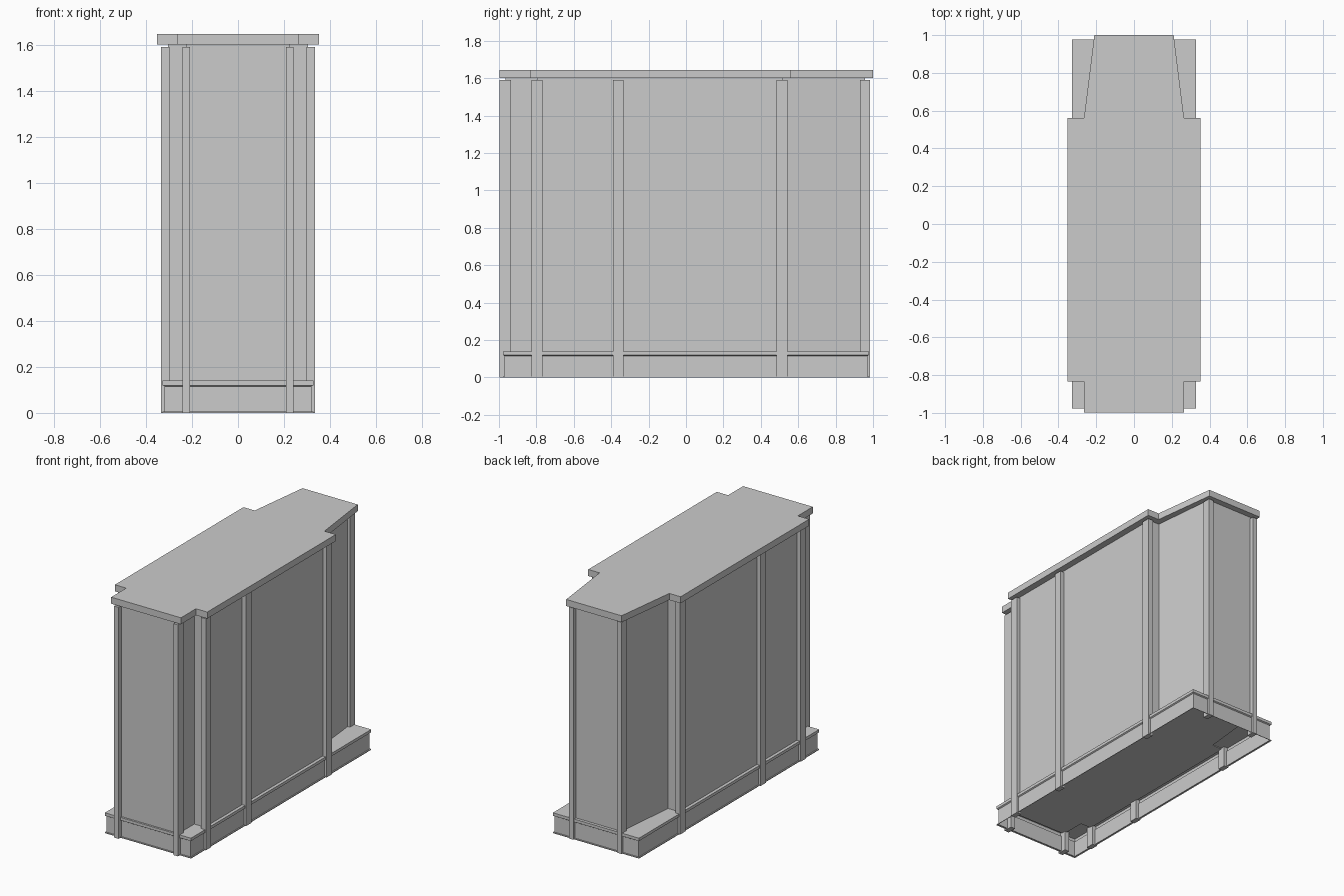
import bpy, bmesh

if "Cube" in bpy.data.objects:
    bpy.data.objects.remove(bpy.data.objects["Cube"])


def finish(bm, name):
    bmesh.ops.recalc_face_normals(bm, faces=bm.faces)
    me = bpy.data.meshes.new(name)
    bm.to_mesh(me)
    bm.free()
    ob = bpy.data.objects.new(name, me)
    bpy.context.collection.objects.link(ob)
    return ob


def prism(name, half, z0, z1):
    """Extrude an outline given as its right half (x, y), mirrored in x."""
    outline = half + [(-x, y) for x, y in reversed(half)]
    bm = bmesh.new()
    face = bm.faces.new([bm.verts.new((x, y, z0)) for x, y in outline])
    top = bmesh.ops.extrude_face_region(bm, geom=[face])["geom"]
    verts = [v for v in top if isinstance(v, bmesh.types.BMVert)]
    bmesh.ops.translate(bm, verts=verts, vec=(0, 0, z1 - z0))
    return finish(bm, name)


def box(name, x0, x1, y0, y1, z0, z1):
    return prism_box(name, [(x0, y0), (x1, y0), (x1, y1), (x0, y1)], z0, z1)


def prism_box(name, pts, z0, z1):
    bm = bmesh.new()
    lo = [bm.verts.new((x, y, z0)) for x, y in pts]
    hi = [bm.verts.new((x, y, z1)) for x, y in pts]
    bm.faces.new(lo)
    bm.faces.new(hi)
    for i in range(4):
        j = (i + 1) % 4
        bm.faces.new((lo[i], lo[j], hi[j], hi[i]))
    return finish(bm, name)


# Stepped top slab with tapered rear
prism("top_slab", [(0.265, -0.998), (0.265, -0.835), (0.351, -0.835),
                   (0.351, 0.56), (0.265, 0.56), (0.21, 1.0)], 1.60, 1.645)

# Main body with the same stepped plan, set in from the slab
prism("body", [(0.225, -0.965), (0.225, -0.795), (0.305, -0.795),
               (0.305, 0.515), (0.225, 0.515), (0.18, 0.958)], 0.135, 1.60)

# Hollow plinth: thin foot lip, recessed wall, upper band, ledge on top
profile = [(0.327, 0.978, 0.0), (0.327, 0.978, 0.006), (0.319, 0.97, 0.006),
           (0.319, 0.97, 0.115), (0.327, 0.978, 0.12), (0.327, 0.978, 0.14)]
bm = bmesh.new()
rings = [[bm.verts.new((sx * x, sy * y, z))
          for sx, sy in ((-1, -1), (1, -1), (1, 1), (-1, 1))]
         for x, y, z in profile]
for a, b in zip(rings, rings[1:]):
    for i in range(4):
        j = (i + 1) % 4
        bm.faces.new((a[i], a[j], b[j], b[i]))
bm.faces.new(rings[-1])
plinth = finish(bm, "plinth")
# make sure the ledge faces up
if plinth.data.polygons[-1].normal.z < 0:
    plinth.data.flip_normals()

# Posts, mirrored left and right: name, inner x, outer x, y range
posts = [("front_post", 0.208, 0.242, -0.998, -0.935),
         ("front_corner_post", 0.298, 0.334, -0.825, -0.768),
         ("middle_post", 0.298, 0.334, -0.39, -0.333),
         ("rear_corner_post", 0.298, 0.334, 0.485, 0.542),
         ("back_post", 0.165, 0.2, 0.93, 0.985)]
for name, x0, x1, y0, y1 in posts:
    box(name + "_right", x0, x1, y0, y1, 0.0, 1.59)
    box(name + "_left", -x1, -x0, y0, y1, 0.0, 1.59)
